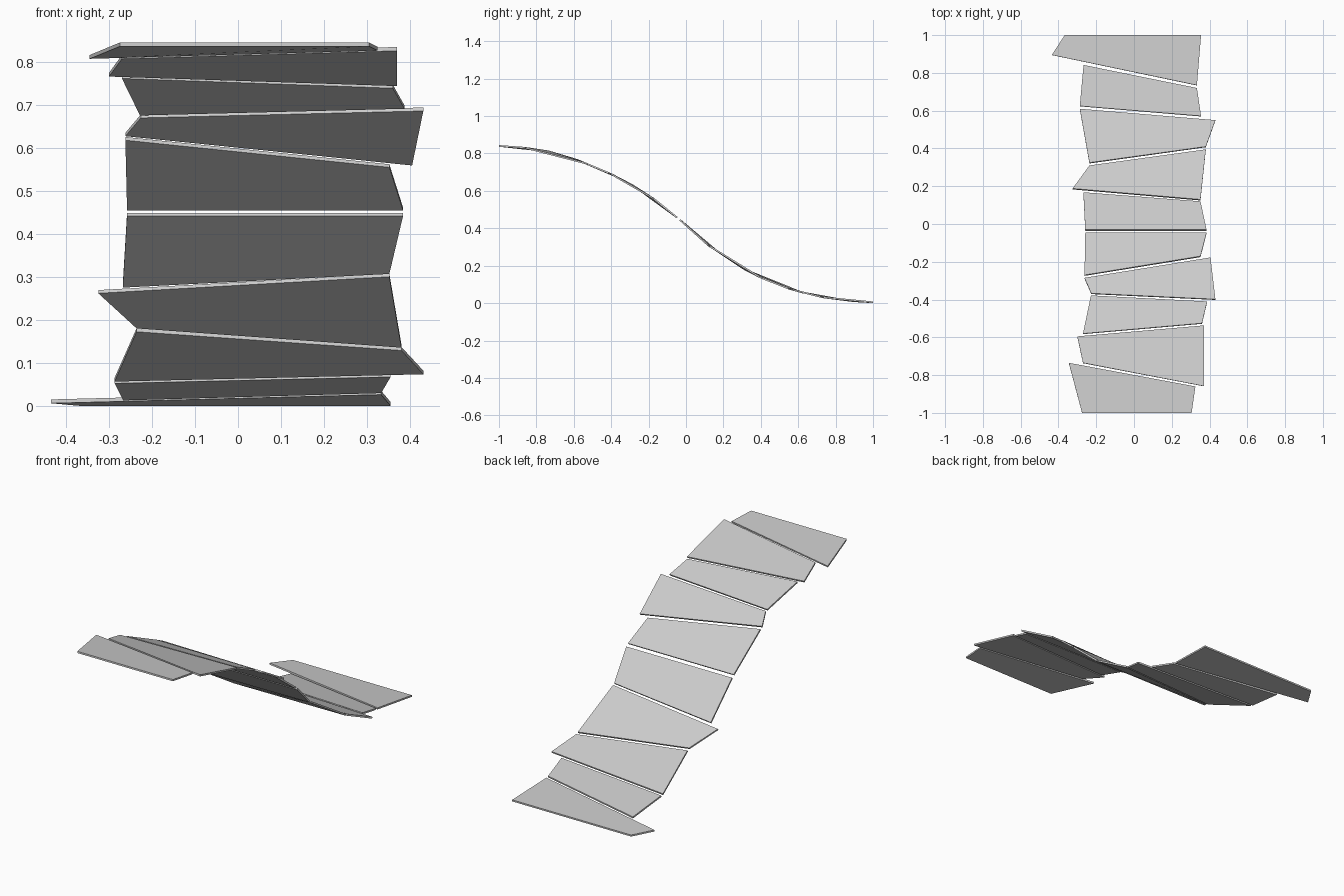
import bpy, bmesh
from mathutils import Vector

if "Cube" in bpy.data.objects:
    bpy.data.objects.remove(bpy.data.objects["Cube"])

THICK = 0.009

# Side profile of the walking surface: (y, z)
PROFILE = [(-1, .845), (-.86, .835), (-.735, .816), (-.58, .77), (-.4, .695),
           (-.285, .635), (-.17, .562), (-.045, .461), (-.03, .449), (.12, .314),
           (.19, .268), (.31, .188), (.40, .141), (.55, .082), (.625, .061),
           (.735, .035), (.895, .015), (1, .009)]

# Plan outline of each plank: front-left, front-right, back-right, back-left (x, y)
PLANKS = [
    [(-.275, -1), (.305, -1), (.325, -.86), (-.345, -.735)],
    [(-.27, -.735), (.37, -.858), (.37, -.537), (-.30, -.595)],
    [(-.27, -.58), (.36, -.525), (.387, -.41), (-.228, -.378)],
    [(-.226, -.367), (.431, -.398), (.405, -.177), (-.262, -.285)],
    [(-.262, -.27), (.352, -.17), (.384, -.045), (-.258, -.045)],
    [(-.258, -.03), (.384, -.03), (.352, .12), (-.268, .168)],
    [(-.325, .188), (.352, .13), (.38, .395), (-.236, .31)],
    [(-.236, .325), (.38, .41), (.431, .55), (-.287, .61)],
    [(-.287, .625), (.355, .572), (.333, .72), (-.267, .842)],
    [(-.435, .895), (.333, .735), (.355, 1), (-.367, 1)],
]


def height(y):
    for (y0, z0), (y1, z1) in zip(PROFILE, PROFILE[1:]):
        if y <= y1:
            break
    return z0 + (z1 - z0) * (y - y0) / (y1 - y0)


def plank(name, outline):
    bm = bmesh.new()
    top, bottom = [], []
    for x, y in outline:
        lo, hi = max(y - .06, -1), min(y + .06, 1)
        slope = (height(hi) - height(lo)) / (hi - lo)
        normal = Vector((0, -slope, 1)).normalized()
        p = Vector((x, y, height(y)))
        top.append(bm.verts.new(p))
        bottom.append(bm.verts.new(p - normal * THICK))
    bm.faces.new(top)
    bm.faces.new(bottom[::-1])
    for i in range(4):
        j = (i + 1) % 4
        bm.faces.new((top[i], bottom[i], bottom[j], top[j]))
    bmesh.ops.recalc_face_normals(bm, faces=bm.faces)
    me = bpy.data.meshes.new(name)
    bm.to_mesh(me)
    bm.free()
    ob = bpy.data.objects.new(name, me)
    bpy.context.collection.objects.link(ob)


# Walkway of crooked planks sweeping down an S curve
for n, outline in enumerate(PLANKS, 1):
    plank(f"plank_{n:02d}", outline)
